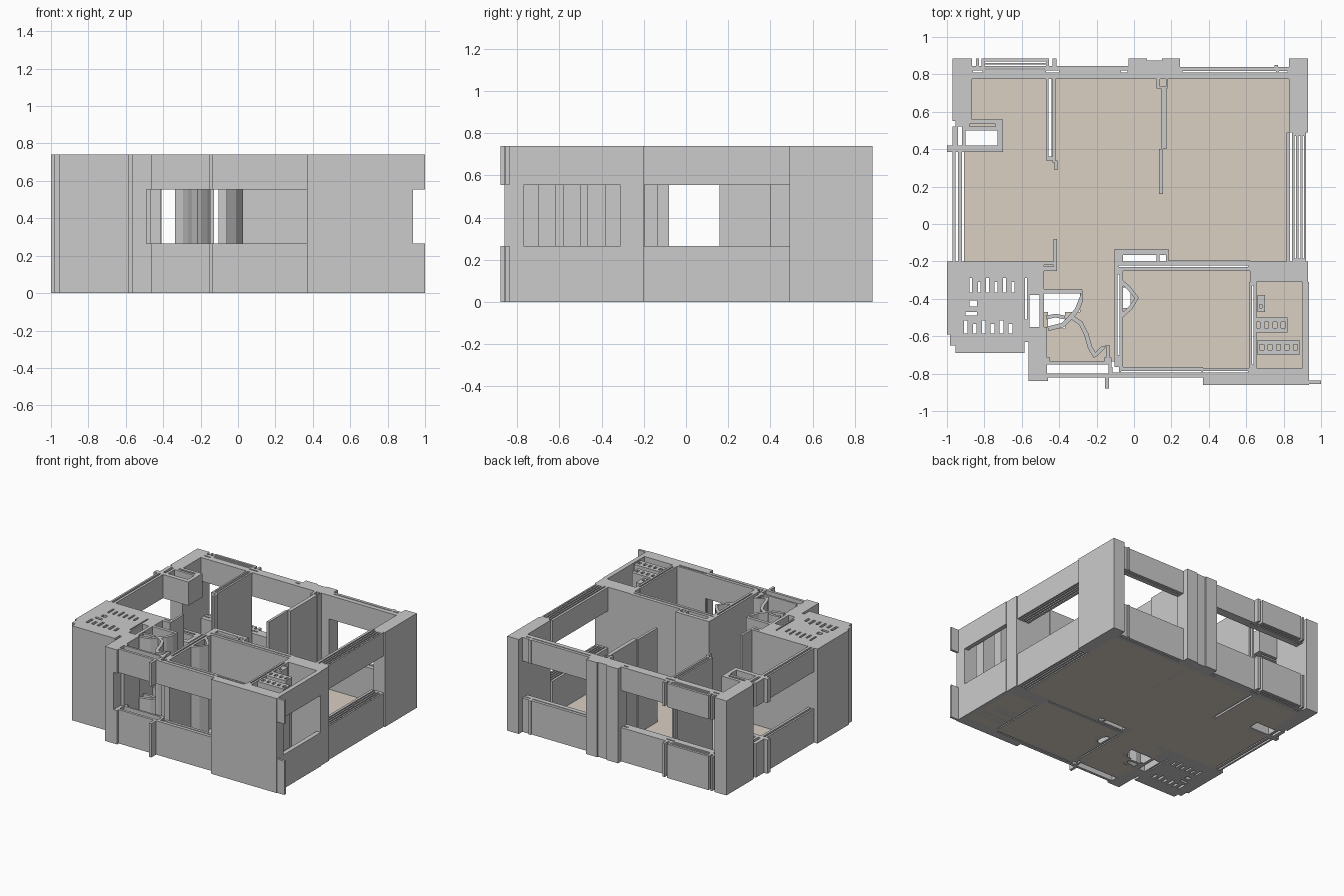
import bpy, bmesh
from mathutils import Vector

H, SILL, HEAD = 0.74, 0.265, 0.555
FULL = [(0, H)]
OPEN = [(0, SILL), (HEAD, H)]          # sill band + lintel band, open between


def plan(name, rects, holes=(), layers=FULL, mat=None):
    """Union of plan rectangles (x0,y0,x1,y1) minus holes, extruded through each layer."""
    both = list(rects) + list(holes)
    xs = sorted({v for r in both for v in (r[0], r[2])})
    ys = sorted({v for r in both for v in (r[1], r[3])})

    def inside(rs, x, y):
        return any(r[0] < x < r[2] and r[1] < y < r[3] for r in rs)

    cells = set()
    for i in range(len(xs) - 1):
        for j in range(len(ys) - 1):
            cx, cy = (xs[i] + xs[i + 1]) / 2, (ys[j] + ys[j + 1]) / 2
            if inside(rects, cx, cy) and not inside(holes, cx, cy):
                cells.add((i, j))
    bm = bmesh.new()
    for z0, z1 in layers:
        cache = {}

        def v(i, j, z):
            if (i, j, z) not in cache:
                cache[i, j, z] = bm.verts.new((xs[i], ys[j], z))
            return cache[i, j, z]

        for i, j in cells:
            ring = [(i, j), (i + 1, j), (i + 1, j + 1), (i, j + 1)]
            bm.faces.new([v(*p, z1) for p in ring])
            bm.faces.new([v(*p, z0) for p in reversed(ring)])
            for k, d in enumerate([(0, -1), (1, 0), (0, 1), (-1, 0)]):
                if (i + d[0], j + d[1]) not in cells:
                    a, b = ring[k], ring[(k + 1) % 4]
                    bm.faces.new([v(*a, z0), v(*b, z0), v(*b, z1), v(*a, z1)])
    bmesh.ops.dissolve_limit(bm, angle_limit=0.01, verts=bm.verts, edges=bm.edges)
    return finish(name, bm, mat)


def ribbon(name, pts, width, layers=FULL):
    """Thin wall following a plan polyline."""
    pts = [Vector(p) for p in pts]
    bm = bmesh.new()
    sides = []
    for k, p in enumerate(pts):
        a, b = pts[max(k - 1, 0)], pts[min(k + 1, len(pts) - 1)]
        d = (b - a).normalized()
        n = Vector((-d.y, d.x)) * width / 2
        sides.append((p + n, p - n))
    for z0, z1 in layers:
        rings = [[bm.verts.new((*q, z)) for q, z in ((l, z0), (r, z0), (r, z1), (l, z1))]
                 for l, r in sides]
        for A, B in zip(rings, rings[1:]):
            for k in range(4):
                bm.faces.new([A[k], A[(k + 1) % 4], B[(k + 1) % 4], B[k]])
        bm.faces.new(rings[0])
        bm.faces.new(rings[-1])
    bmesh.ops.recalc_face_normals(bm, faces=bm.faces)
    return finish(name, bm)


def finish(name, bm, mat=None):
    me = bpy.data.meshes.new(name)
    bm.to_mesh(me)
    bm.free()
    ob = bpy.data.objects.new(name, me)
    bpy.context.collection.objects.link(ob)
    if mat:
        me.materials.append(mat)
    return ob


beige = bpy.data.materials.new("floor_beige")
beige.diffuse_color = (0.70, 0.63, 0.54, 1)

# Floor, with the shafts and door swings left out
plan("floor",
     [(-0.87, -0.2, 0.83, 0.78), (-0.91, -0.2, -0.87, 0.55), (-0.49, -0.735, -0.1, -0.2),
      (-0.06, -0.77, 0.62, -0.25), (0.655, -0.77, 0.9, -0.31)],
     [(-0.91, 0.42, -0.73, 0.5), (-0.06, -0.2, 0.18, -0.16), (-0.49, -0.47, -0.29, -0.37),
      (-0.46, -0.56, -0.37, -0.47), (-0.06, -0.45, -0.02, -0.34), (-0.46, 0.35, -0.44, 0.78)],
     [(0, 0.004)], beige)

# Full-height outer piers
plan("back_left_pier", [(-0.97, 0.55, -0.865, 0.885)])
plan("back_middle_pier", [(-0.03, 0.775, 0.245, 0.875), (-0.03, 0.875, 0.07, 0.885),
                          (0.15, 0.875, 0.245, 0.885)])
plan("back_right_pier", [(0.83, 0.49, 0.93, 0.885)])
plan("front_right_pier", [(0.37, -0.86, 0.935, -0.77)], [(0.37, -0.795, 0.61, -0.785)])

# Back window walls: sill and lintel with raised frames and cavity lines
plan("back_left_window",
     [(-0.865, 0.775, -0.03, 0.845), (-0.845, 0.845, -0.83, 0.885), (-0.815, 0.845, -0.8, 0.885),
      (-0.8, 0.852, -0.47, 0.862), (-0.8, 0.868, -0.47, 0.885), (-0.47, 0.845, -0.455, 0.885),
      (-0.435, 0.845, -0.415, 0.885)],
     [(-0.86, 0.81, -0.81, 0.82), (-0.79, 0.825, -0.48, 0.832), (-0.47, 0.81, -0.4, 0.82),
      (-0.07, 0.81, -0.035, 0.82)], OPEN)
plan("back_right_window", [(0.245, 0.775, 0.83, 0.84), (0.75, 0.84, 0.77, 0.85)],
     [(0.26, 0.81, 0.76, 0.818), (0.775, 0.81, 0.82, 0.818)], OPEN)

# Side window walls: parallel frame strips
plan("left_window", [(-0.97, -0.2, -0.955, 0.52), (-0.94, -0.2, -0.92, 0.39),
                     (-0.97, 0.385, -0.92, 0.4)], layers=OPEN)
plan("left_window_box", [(-0.955, 0.385, -0.7, 0.56), (-1.0, 0.385, -0.95, 0.42)],
     [(-0.9, 0.42, -0.73, 0.5), (-0.88, 0.52, -0.74, 0.535), (-0.94, 0.42, -0.92, 0.52)], OPEN)
plan("right_window", [(0.815, -0.2, 0.835, 0.49)]
     + [(x, -0.2, x + 0.012, 0.49) for x in (0.845, 0.867, 0.889, 0.908)]
     + [(0.845, 0.47, 0.92, 0.495), (0.845, -0.2, 0.92, -0.185)], layers=OPEN)

# Inner walls of the main room
plan("room_wall_left", [(-0.47, 0.34, -0.457, 0.775), (-0.435, 0.33, -0.42, 0.775),
                        (-0.457, 0.34, -0.435, 0.36), (-0.425, 0.29, -0.41, 0.34)])
plan("room_wall_right", [(0.145, 0.4, 0.175, 0.73), (0.135, 0.16, 0.155, 0.4),
                         (0.12, 0.725, 0.18, 0.775)], [(0.14, 0.735, 0.17, 0.775)])
plan("hall_stub_wall", [(-0.43, -0.25, -0.413, -0.08)])

# Wall between room and bedroom, its service shaft and the thick right-hand block
plan("bedroom_back_wall",
     [(-0.105, -0.25, 0.62, -0.195), (-0.105, -0.205, 0.185, -0.135), (0.62, -0.31, 0.93, -0.2)],
     [(-0.06, -0.2, 0.12, -0.165), (0.135, -0.2, 0.17, -0.165), (-0.08, -0.229, 0.61, -0.221)])
plan("bedroom_left_wall", [(-0.105, -0.765, -0.06, -0.25)],
     [(-0.088, -0.7, -0.078, -0.27)])
plan("bedroom_right_wall", [(0.615, -0.77, 0.655, -0.31)], [(0.63, -0.75, 0.64, -0.33)])

# Front window wall and entrance
plan("front_window", [(-0.12, -0.82, 0.37, -0.765)],
     [(-0.115, -0.795, -0.08, -0.73), (-0.07, -0.795, 0.36, -0.787)], OPEN)
plan("entrance_frame", [(-0.49, -0.82, -0.12, -0.715), (-0.49, -0.84, -0.46, -0.82),
                        (-0.155, -0.88, -0.135, -0.82)],
     [(-0.465, -0.8, -0.135, -0.75), (-0.45, -0.735, -0.16, -0.715)], OPEN)

# Balcony parapet on the right with a small corner fin
plan("balcony_rail", [(0.9, -0.77, 0.935, -0.31)], layers=OPEN)
plan("corner_fin", [(0.935, -0.855, 1.0, -0.837)], layers=OPEN)

# Short solid fragments standing on the balcony: rows of pierced blocks
plan("balcony_block_small", [(0.66, -0.47, 0.7, -0.38)], [(0.67, -0.45, 0.685, -0.43)])
for n, (x, y, count) in enumerate([(0.64, -0.58, 4), (0.66, -0.7, 5)]):
    w = 0.045
    plan(f"balcony_block_{n}", [(x, y, x + w * count, y + 0.08)],
         [(x + w * k + 0.012, y + 0.025, x + w * k + 0.034, y + 0.055) for k in range(count)])

# Solid service core on the left, pierced by rows of small slots and one shaft
slots = [(-0.88 + 0.045 * k, -0.365, -0.865 + 0.045 * k, -0.29 - 0.02 * (k % 2)) for k in range(6)]
slots += [(-0.91 + 0.048 * k, -0.585, -0.89 + 0.048 * k, -0.515 - 0.02 * (k % 2)) for k in range(6)]
slots += [(-0.9, -0.49, -0.84, -0.47), (-0.88, -0.44, -0.84, -0.41)]
plan("service_core",
     [(-1.0, -0.59, -0.48, -0.2), (-0.985, -0.65, -0.585, -0.59), (-0.955, -0.69, -0.585, -0.65),
      (-0.585, -0.63, -0.48, -0.59), (-0.565, -0.84, -0.49, -0.63), (-0.49, -0.75, -0.465, -0.55),
      (-0.48, -0.25, -0.42, -0.2)],
     slots + [(-0.56, -0.55, -0.505, -0.38), (-0.583, -0.51, -0.573, -0.29),
              (-0.48, -0.228, -0.43, -0.22)])

# Door swings: left one open at mid height, the others solid
ribbon("left_door_swing", [(-0.49, -0.36), (-0.28, -0.36), (-0.285, -0.41), (-0.305, -0.46),
                           (-0.34, -0.5), (-0.38, -0.54), (-0.46, -0.56)], 0.025, OPEN)
ribbon("left_door_leaf", [(-0.47, -0.5), (-0.42, -0.49), (-0.37, -0.5)], 0.02, OPEN)
ribbon("entrance_door_swing", [(-0.33, -0.5), (-0.285, -0.53), (-0.255, -0.59), (-0.235, -0.66),
                               (-0.205, -0.71)], 0.024)
ribbon("entrance_door_leaf", [(-0.205, -0.7), (-0.17, -0.665), (-0.14, -0.65), (-0.14, -0.73)], 0.022)
ribbon("bedroom_door_swing", [(-0.065, -0.31), (-0.03, -0.34), (0.015, -0.395), (-0.02, -0.45),
                              (-0.065, -0.49)], 0.022)
